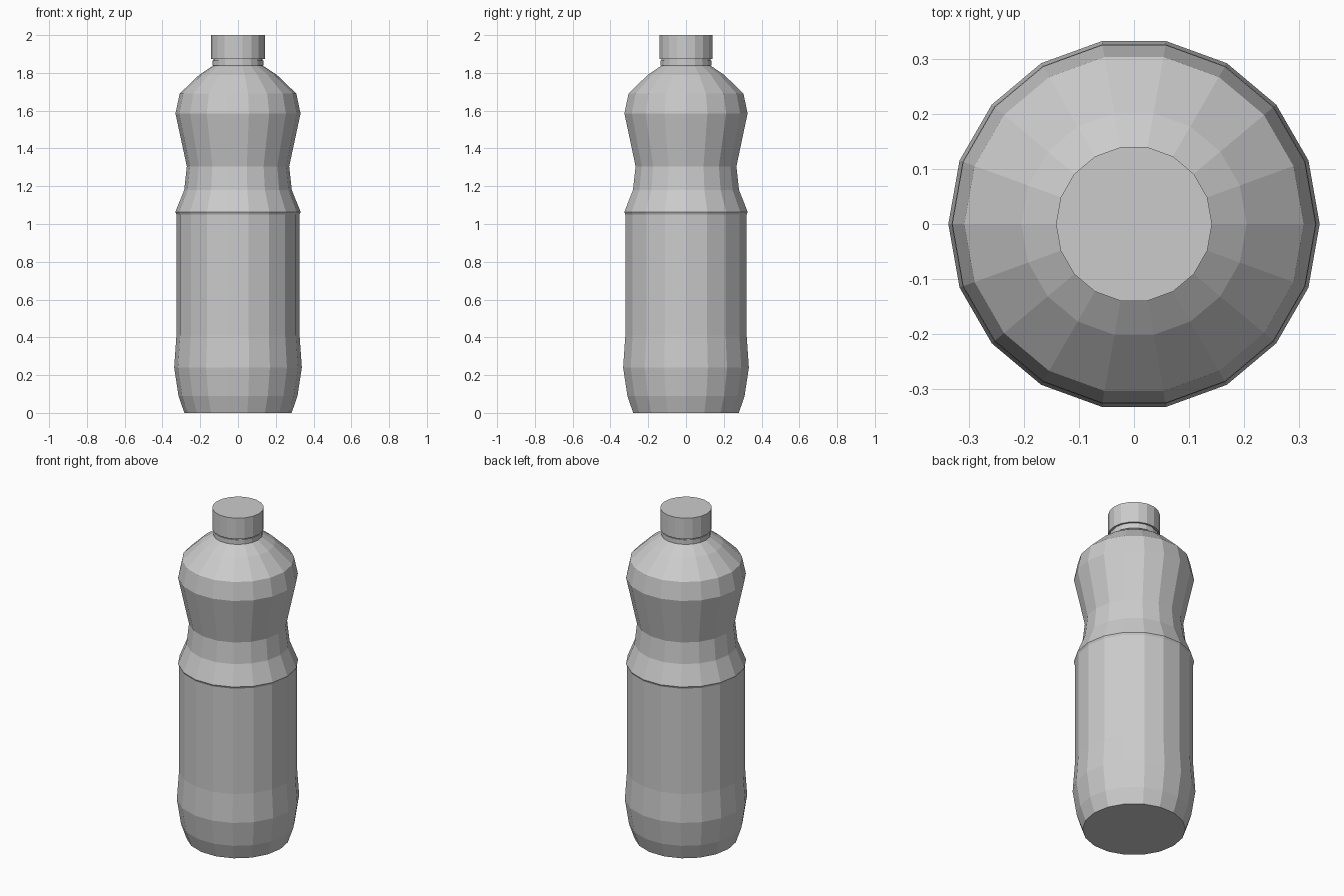
import bpy, bmesh
from math import cos, sin, tau

if "Cube" in bpy.data.objects:
    bpy.data.objects.remove(bpy.data.objects["Cube"])

SIDES = 18


def lathe(name, profile):
    """Revolve (radius, height) points into a closed flat-faced solid."""
    bm = bmesh.new()
    rings = [[bm.verts.new((r * cos(tau * i / SIDES), r * sin(tau * i / SIDES), z))
              for i in range(SIDES)] for r, z in profile]
    for low, high in zip(rings, rings[1:]):
        for i in range(SIDES):
            j = (i + 1) % SIDES
            bm.faces.new((low[i], low[j], high[j], high[i]))
    bm.faces.new(rings[0][::-1])
    bm.faces.new(rings[-1])
    mesh = bpy.data.meshes.new(name)
    bm.to_mesh(mesh)
    bm.free()
    obj = bpy.data.objects.new(name, mesh)
    bpy.context.collection.objects.link(obj)
    return obj


# Bottle body: base, straight label area, ledge, waist, shoulder, neck
lathe("bottle_body", [
    (0.284, 0.0), (0.315, 0.09), (0.338, 0.24), (0.326, 0.41),
    (0.326, 1.05), (0.332, 1.063), (0.285, 1.18), (0.271, 1.305),
    (0.331, 1.585), (0.309, 1.69), (0.205, 1.79), (0.142, 1.832),
    (0.131, 1.838), (0.131, 1.88),
])

# Tamper ring under the cap
lathe("cap_ring", [(0.136, 1.838), (0.136, 1.866)])

# Screw cap
lathe("cap", [(0.142, 1.873), (0.142, 2.0)])
